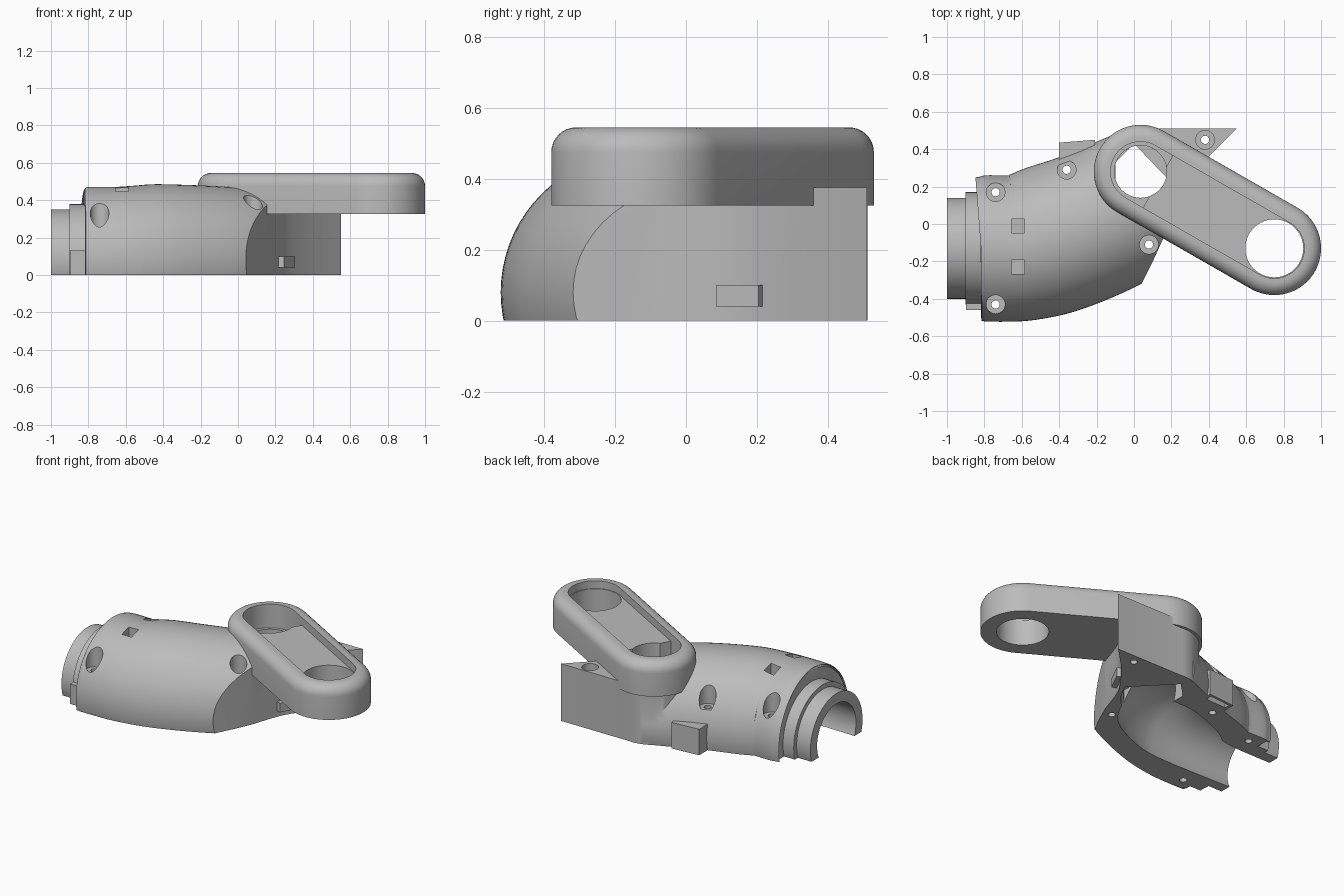
import bpy, bmesh, math
from mathutils import Vector

cube = bpy.data.objects.get("Cube")
if cube:
    bpy.data.objects.remove(cube, do_unlink=True)

grey = bpy.data.materials.new("plain grey")
grey.use_nodes = True
grey.diffuse_color = (0.5, 0.5, 0.5, 1)
grey.node_tree.nodes["Principled BSDF"].inputs["Base Color"].default_value = (0.5, 0.5, 0.5, 1)

AXIS_Z = 0.08   # tube axis sits just above the split plane


def loft(name, rings):
    """Closed solid through rings of equal point count."""
    bm = bmesh.new()
    loops = [[bm.verts.new(p) for p in ring] for ring in rings]
    n = len(loops[0])
    for a, b in zip(loops, loops[1:]):
        for i in range(n):
            j = (i + 1) % n
            bm.faces.new((a[i], a[j], b[j], b[i]))
    bm.faces.new(loops[0][::-1])
    bm.faces.new(loops[-1])
    bmesh.ops.recalc_face_normals(bm, faces=bm.faces)
    mesh = bpy.data.meshes.new(name)
    bm.to_mesh(mesh)
    bm.free()
    mesh.materials.append(grey)
    ob = bpy.data.objects.new(name, mesh)
    bpy.context.collection.objects.link(ob)
    return ob


def prism(name, outline, z0, z1):
    return loft(name, [[(x, y, z) for x, y in outline] for z in (z0, z1)])


def box(name, x0, x1, y0, y1, z0, z1):
    return prism(name, [(x0, y0), (x1, y0), (x1, y1), (x0, y1)], z0, z1)


def circle(cx, cy, r, n=48):
    return [(cx + r * math.cos(math.tau * i / n), cy + r * math.sin(math.tau * i / n))
            for i in range(n)]


def tube(name, stations, steps=5, n=72):
    """Round sweep along a smooth level path of (x, y, radius)."""
    s = [Vector(p) for p in stations]
    s = [2 * s[0] - s[1]] + s + [2 * s[-1] - s[-2]]
    path = []
    for a, b, c, d in zip(s, s[1:], s[2:], s[3:]):
        for k in range(steps):
            t = k / steps
            path.append(0.5 * (2 * b + (c - a) * t + (2 * a - 5 * b + 4 * c - d) * t * t
                               + (3 * b - a - 3 * c + d) * t ** 3))
    path.append(s[-2])
    rings = []
    for i, p in enumerate(path):
        tan = path[min(i + 1, len(path) - 1)] - path[max(i - 1, 0)]
        side = Vector((tan.y, -tan.x, 0)).normalized()
        ring = []
        for k in range(n):
            a = math.tau * k / n
            q = Vector((p.x, p.y, AXIS_Z)) + side * p.z * math.cos(a)
            q.z += p.z * math.sin(a)
            ring.append(q)
        rings.append(ring)
    return loft(name, rings)


def combine(target, other, op):
    mod = target.modifiers.new(op, 'BOOLEAN')
    mod.operation = op
    mod.solver = 'EXACT'
    mod.object = other
    bpy.context.view_layer.objects.active = target
    bpy.ops.object.modifier_apply(modifier=mod.name)
    bpy.data.objects.remove(other, do_unlink=True)


def add(target, other):
    combine(target, other, 'UNION')


def cut(target, other):
    combine(target, other, 'DIFFERENCE')


# Plate geometry: two round ends joined along a slanted axis
END_A, END_B = Vector((0.035, 0.28)), Vector((0.75, -0.13))
ALONG = (END_B - END_A).normalized()
ACROSS = Vector((-ALONG.y, ALONG.x))


def half_round(c, sign, r, n=32):
    return [tuple(c + sign * r * (ALONG * math.cos(a) + ACROSS * math.sin(a)))
            for a in (math.pi * (i / n - 0.5) for i in range(n + 1))]


def slot_outline(r):
    return half_round(END_B, 1, r) + half_round(END_A, -1, r)


# Curved half shell with rounded mouth edge
body = tube("curved_shell", [
    (-0.82, -0.13, 0.372), (-0.80, -0.13, 0.39), (-0.65, -0.131, 0.391), (-0.56, -0.117, 0.397),
    (-0.45, -0.085, 0.405), (-0.29, -0.03, 0.402), (-0.125, 0.04, 0.395), (0.0, 0.11, 0.385),
    (0.15, 0.2, 0.36)])

# Stepped collars and their side tab
add(body, tube("middle_collar", [(-0.9, -0.13, 0.3), (-0.72, -0.13, 0.3)], 1))
add(body, tube("end_collar", [(-1, -0.13, 0.27), (-0.7, -0.13, 0.27)], 1))
add(body, box("collar_tab", -0.897, -0.78, -0.46, -0.38, -0.1, 0.13))

# Corner block, round pillar under the plate and rear latch housing
add(body, prism("corner_block", [(0.035, 0.51), (-0.05, 0.45), (0.1, 0.0), (0.6, 0.0),
                                 (0.6, 0.51)], -0.1, 0.375))
add(body, prism("pillar", circle(*END_A, 0.232, 64), -0.12, 0.36))
add(body, prism("latch_housing", [(-0.4, 0.2), (-0.19, 0.2), (-0.21, 0.45),
                                  (-0.4, 0.435)], -0.1, 0.17))

# Trim to the split plane and to the hollowed side wall
cut(body, box("ground_cutter", -2, 2, -2, 2, -1, 0))
cut(body, prism("side_cutter", [(-0.2, -0.9), (0.045, -0.31), (0.105, -0.19), (0.155, -0.08),
                                (0.205, 0.07), (0.235, 0.14), (0.28, 0.21), (0.4, 0.36),
                                (0.7, 0.66), (1, 0.66), (1, -0.9)], -0.5, 1))

# Inner channel, end chamber and the pocket in the latch housing
cut(body, tube("channel_cutter", [
    (-1.1, -0.13, 0.2), (-0.65, -0.13, 0.21), (-0.46, -0.09, 0.25), (-0.29, -0.03, 0.26),
    (-0.12, 0.04, 0.24), (0.02, 0.12, 0.17)]))
cut(body, prism("end_chamber", [(-0.09, -0.2), (0.17, 0.08), (0.23, 0.19), (0.0, 0.43),
                                (-0.1, 0.33)], -0.1, 0.27))
cut(body, prism("latch_pocket", [(-0.38, 0.385), (-0.23, 0.39), (-0.23, 0.432),
                                 (-0.38, 0.42)], -0.1, 0.14))

# Counterbored screw holes
for x, y, floor in ((-0.74, 0.17, 0.25), (-0.74, -0.43, 0.25), (-0.36, 0.29, 0.25),
                    (0.08, -0.11, 0.25), (0.38, 0.45, 0.33)):
    cut(body, prism("counterbore", circle(x, y, 0.05), floor, 0.8))
    cut(body, prism("screw_hole", circle(x, y, 0.022, 24), -0.1, 0.8))

# Strap slots on top, joined by a tunnel inside the wall
for y in (-0.01, -0.23):
    cut(body, box("strap_slot", -0.655, -0.585, y - 0.037, y + 0.037, 0.34, 0.8))
cut(body, box("strap_tunnel", -0.654, -0.586, -0.25, 0.01, 0.335, 0.39))

# Clear the shell out of the plate pocket and its hole
cut(body, prism("pocket_clearance", slot_outline(0.17), 0.345, 1))
cut(body, prism("hole_clearance", circle(*END_A, 0.14), 0.2, 1))

# Arm plate with rounded top rim, sunken floor and two through holes
layers = [(0.25, 0.325)]
for i in range(9):
    a = math.pi / 2 * i / 8
    layers.append((0.18 + 0.07 * math.cos(a), 0.475 + 0.07 * math.sin(a)))
plate = loft("arm_plate", [[(x, y, z) for x, y in slot_outline(r)] for r, z in layers])
cut(plate, prism("pocket", slot_outline(0.16), 0.495, 1))
step = [tuple(END_A + ALONG * 0.107 + ACROSS * s * 0.16) for s in (-1, 1)]
cut(plate, prism("lower_ledge", step + half_round(END_A, -1, 0.16), 0.39, 1))
cut(plate, prism("hole_a", circle(*END_A, 0.14, 64), 0, 1))
cut(plate, prism("hole_b", circle(*END_B, 0.155, 64), 0, 1))

# Side catch on the hollowed wall
catch = prism("side_catch", [(0.2, 0.1), (0.245, 0.085), (0.305, 0.205), (0.27, 0.222)],
              0.04, 0.1)

for ob in (body, plate, catch):
    bpy.ops.object.select_all(action='DESELECT')
    ob.select_set(True)
    bpy.context.view_layer.objects.active = ob
    bpy.ops.object.shade_smooth_by_angle(angle=math.radians(30))
